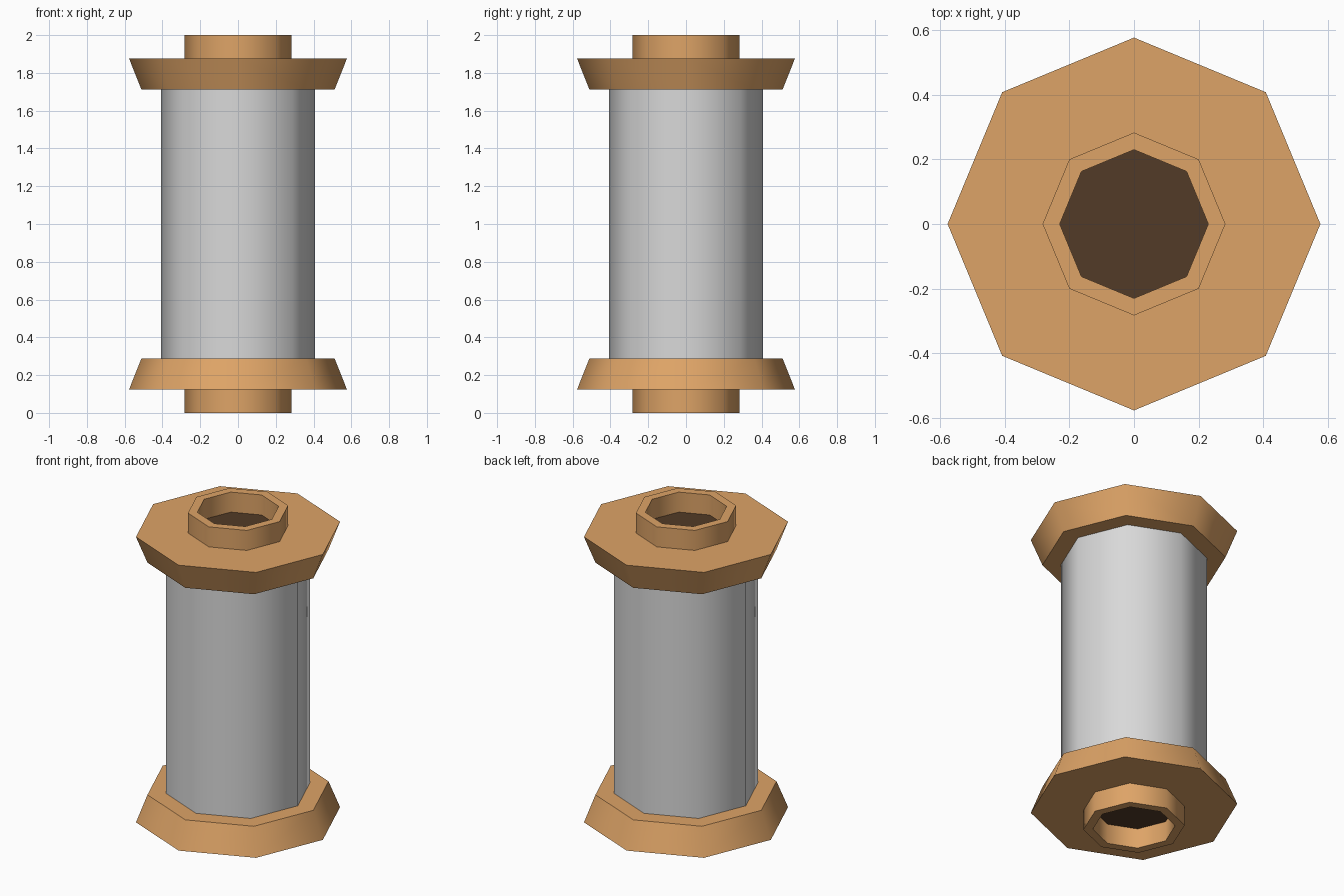
import bpy, bmesh, math

cube = bpy.data.objects.get("Cube")
if cube:
    bpy.data.objects.remove(cube, do_unlink=True)

SIDES = 8
MID = 1.0  # mid height, about which both ends mirror


def material(name, rgb):
    mat = bpy.data.materials.new(name)
    mat.use_nodes = True
    color = (*rgb, 1.0)
    mat.diffuse_color = color
    mat.node_tree.nodes["Principled BSDF"].inputs["Base Color"].default_value = color
    return mat


tan = material("tan_wood", (0.73, 0.37, 0.135))
dark = material("dark_brown", (0.085, 0.043, 0.02))
grey = material("light_grey", (0.69, 0.69, 0.69))


def lathe(name, profile, mats, flip=1):
    """Revolve (radius, height from middle) points; radius 0 closes on the axis."""
    bm = bmesh.new()
    verts = [bm.verts.new((r, 0, MID + flip * h)) for r, h in profile]
    edges = [bm.edges.new(pair) for pair in zip(verts, verts[1:])]
    bmesh.ops.spin(bm, geom=verts + edges, cent=(0, 0, 0), axis=(0, 0, 1),
                   angle=math.tau, steps=SIDES, use_merge=True)
    bmesh.ops.remove_doubles(bm, verts=bm.verts, dist=0.0001)
    # Merge the flat fan of each cap into one polygon
    poles = [v for v in bm.verts if v.co.xy.length < 0.001]
    bmesh.ops.dissolve_verts(bm, verts=poles)
    bmesh.ops.recalc_face_normals(bm, faces=bm.faces)
    mesh = bpy.data.meshes.new(name)
    bm.to_mesh(mesh)
    bm.free()
    for mat in mats:
        mesh.materials.append(mat)
    obj = bpy.data.objects.new(name, mesh)
    bpy.context.collection.objects.link(obj)
    # Smooth around the sides, sharp at the rims
    bpy.ops.object.select_all(action="DESELECT")
    obj.select_set(True)
    bpy.context.view_layer.objects.active = obj
    bpy.ops.object.shade_smooth_by_angle(angle=math.radians(50))
    return obj


# Barrel, running slightly into both flanges
lathe("barrel", [(0, -0.73), (0.407, -0.73), (0.407, 0.73), (0, 0.73)], [grey])

# Flange with a raised collar around a shallow octagonal socket
end_profile = [(0, 0.877), (0.23, 0.877), (0.23, 1.0), (0.283, 1.0),
               (0.283, 0.877), (0.577, 0.877), (0.512, 0.713), (0, 0.713)]
for name, flip in (("top_flange", 1), ("bottom_flange", -1)):
    end = lathe(name, end_profile, [tan, dark], flip)
    # Socket floor is the dark cap facing outward on the axis
    for face in end.data.polygons:
        if face.center.xy.length < 0.01 and face.normal.z * flip > 0.9:
            face.material_index = 1
